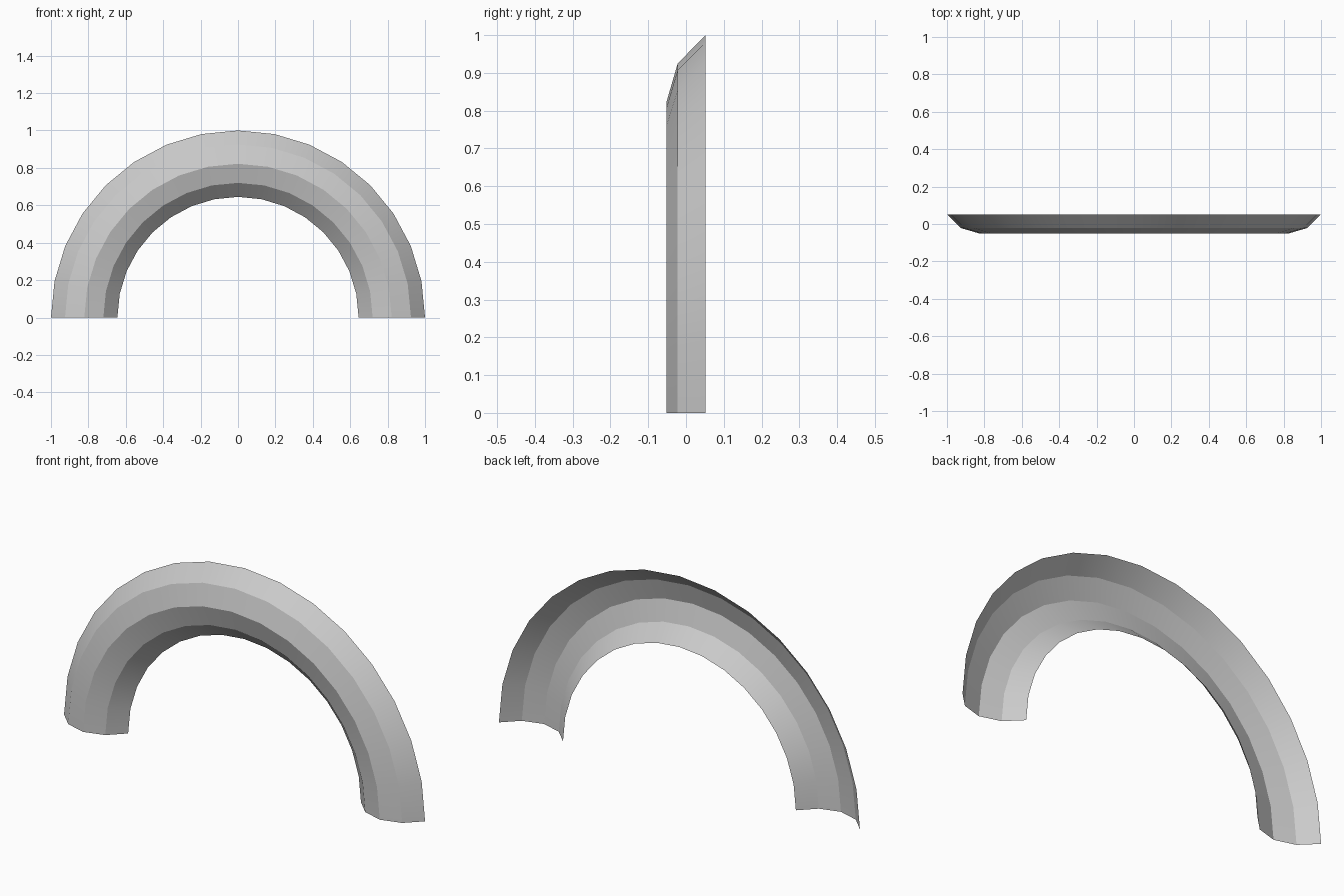
import bpy, bmesh
from math import sin, cos, pi

if "Cube" in bpy.data.objects:
    bpy.data.objects.remove(bpy.data.objects["Cube"])

# Open channel cross-section: (radius, y), outer rim to inner rim
PROFILE = [(1.0, 0.052), (0.925, -0.022), (0.822, -0.052), (0.72, -0.022), (0.645, 0.052)]
SEGMENTS = 16

# Sweep the section round a half circle
bm = bmesh.new()
rings = []
for s in range(SEGMENTS + 1):
    a = pi * s / SEGMENTS
    rings.append([bm.verts.new((r * cos(a), y, r * sin(a))) for r, y in PROFILE])
for a, b in zip(rings, rings[1:]):
    for i in range(len(PROFILE) - 1):
        bm.faces.new((a[i], b[i], b[i + 1], a[i + 1])).smooth = True

# Crisp creases along the arch, smooth shading around it
for a, b in zip(rings, rings[1:]):
    for u, v in zip(a, b):
        bm.edges.get((u, v)).smooth = False

mesh = bpy.data.meshes.new("arch_trim")
bm.to_mesh(mesh)
bm.free()
bpy.context.collection.objects.link(bpy.data.objects.new("arch_trim", mesh))
